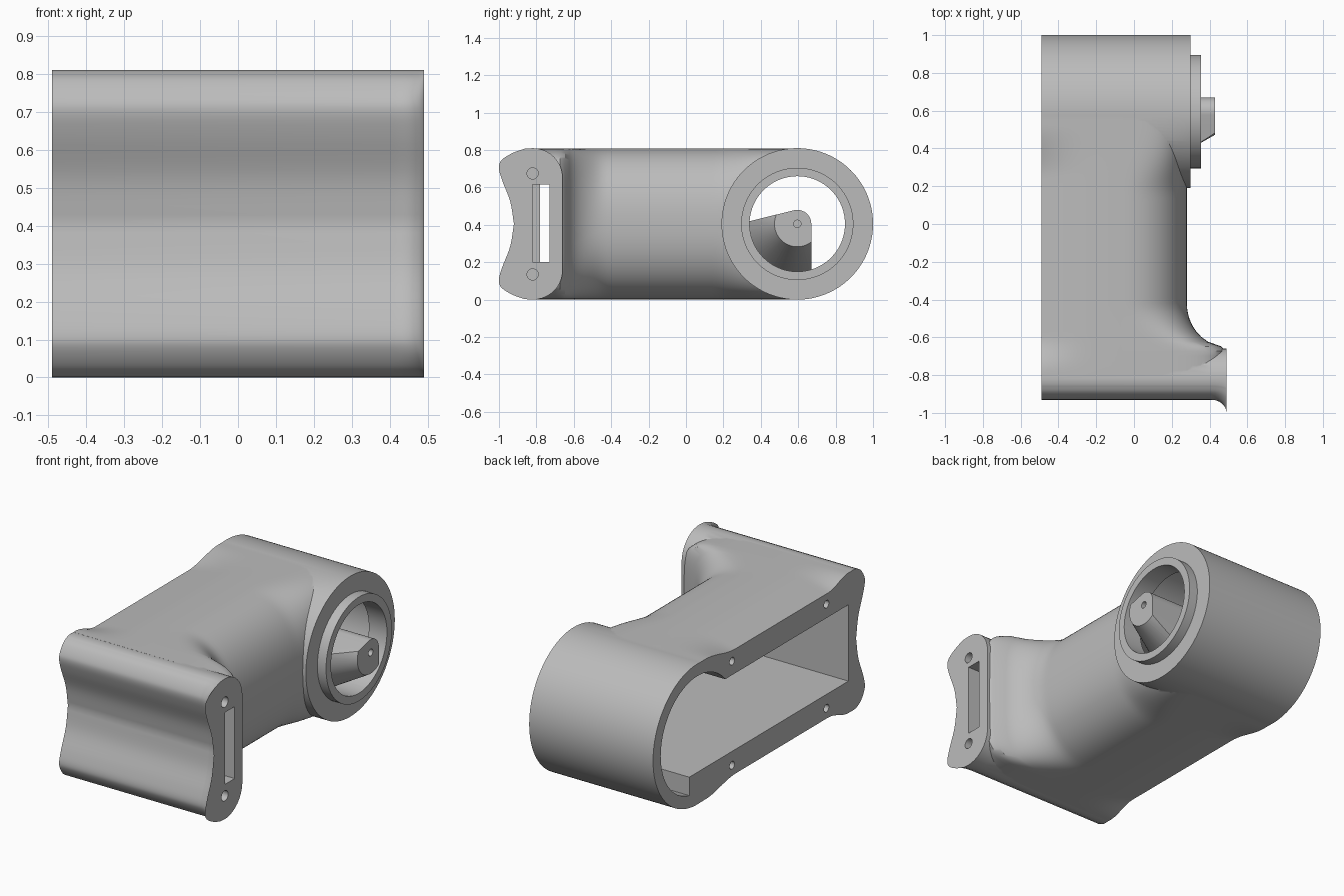
import bpy, bmesh, math
from mathutils import Vector, Matrix

cube = bpy.data.objects.get("Cube")
if cube:
    bpy.data.objects.remove(cube, do_unlink=True)

grey = bpy.data.materials.new("plain_grey")
grey.use_nodes = True
colour = (0.5, 0.5, 0.5, 1)
grey.diffuse_color = colour
grey.node_tree.nodes["Principled BSDF"].inputs["Base Color"].default_value = colour

MID = 0.405          # height of the centre line
AXIS_Y = 0.595       # barrel axis
OPEN = -0.49         # open side


def finish(name, bm):
    bmesh.ops.recalc_face_normals(bm, faces=bm.faces)
    mesh = bpy.data.meshes.new(name)
    bm.to_mesh(mesh)
    bm.free()
    mesh.materials.append(grey)
    ob = bpy.data.objects.new(name, mesh)
    bpy.context.collection.objects.link(ob)
    return ob


def loft(name, rings):
    bm = bmesh.new()
    loops = [[bm.verts.new(p) for p in ring] for ring in rings]
    n = len(loops[0])
    for a, b in zip(loops, loops[1:]):
        for i in range(n):
            j = (i + 1) % n
            bm.faces.new((a[i], a[j], b[j], b[i]))
    bm.faces.new(loops[0])
    bm.faces.new(loops[-1])
    return finish(name, bm)


def prism(name, outline, x0, x1):
    return loft(name, [[(x, y, z) for y, z in outline] for x in (x0, x1)])


def box(name, x0, x1, y0, y1, z0, z1):
    return prism(name, [(y0, z0), (y1, z0), (y1, z1), (y0, z1)], x0, x1)


def rod(name, y, z, x0, x1, r0, r1=None, sides=96):
    bm = bmesh.new()
    place = Matrix.Translation(((x0 + x1) / 2, y, z)) @ Matrix.Rotation(math.pi / 2, 4, 'Y')
    bmesh.ops.create_cone(bm, cap_ends=True, segments=sides, radius1=r0,
                          radius2=r0 if r1 is None else r1, depth=x1 - x0, matrix=place)
    return finish(name, bm)


def combine(target, tool, operation):
    mod = target.modifiers.new("join", 'BOOLEAN')
    mod.operation, mod.solver, mod.object = operation, 'EXACT', tool
    bpy.ops.object.select_all(action='DESELECT')
    bpy.context.view_layer.objects.active = target
    target.select_set(True)
    bpy.ops.object.modifier_apply(modifier=mod.name)
    bpy.data.objects.remove(tool, do_unlink=True)


def smooth(t):
    t = min(max(t, 0), 1)
    return t * t * (3 - 2 * t)


def spline(pts, steps=5):
    # smooth curve through a few points
    pts = [Vector(p) for p in pts]
    ext = [2 * pts[0] - pts[1]] + pts + [2 * pts[-1] - pts[-2]]
    out = []
    for a, b, c, d in zip(ext, ext[1:], ext[2:], ext[3:]):
        for i in range(steps):
            t = i / steps
            out.append(0.5 * (2 * b + (c - a) * t + (2 * a - 5 * b + 4 * c - d) * t ** 2
                              + (3 * b - a - 3 * c + d) * t ** 3))
    return out + [pts[-1]]


# Arm: D-shaped section swept along y, flaring into both ends
def arm_ring(y):
    s = min(max((-0.42 - y) / 0.23, 0), 1)
    reach = 0.28 + 0.21 * (1 - math.sqrt(1 - s * s))
    power = 2.3 + 3.5 * s * s + 1.7 * smooth((y - 0.15) / 0.35)
    waist = 0.36 + 0.044 * max(smooth((y - 0.25) / 0.27), smooth((-0.6 - y) / 0.18))
    top = []
    for i in range(7):
        x = -0.53 + 0.33 * i / 6
        top.append((x, 0.404 - (0.404 - waist) * ((-0.2 - x) / 0.29) ** 2))
    for i in range(25):
        a = math.pi / 2 * (1 - i / 24)
        x = -0.07 + (reach + 0.07) * max(math.cos(a), 0) ** (2 / power)
        top.append((min(x, 0.487), 0.404 * math.sin(a) ** (2 / power)))
    half = top + [(x, -z) for x, z in reversed(top[:-1])]
    return [(x, y, MID + z) for x, z in half]


housing = loft("housing", [arm_ring(-0.8 + 1.42 * i / 56) for i in range(57)])

# Front end: concave pad with a flared lip
front = spline([(-0.85, 0.402), (-0.89, 0.38), (-0.922, 0.335), (-0.93, 0.295),
                (-0.912, 0.23), (-0.87, 0.12), (-0.85, 0)])
back = [(-0.82 + 0.16 * math.cos(a), 0.25 + 0.155 * math.sin(a))
        for a in (math.pi / 2 * i / 10 for i in range(11))]


def pad_ring(x):
    t = min(max((x - 0.41) / 0.08, 0), 1)
    flare = 0.07 * (1 - math.sqrt(1 - t * t))
    lip = [(y - flare * smooth((0.43 - z) / 0.1), z) for y, z in front]
    half = back + lip
    outline = half + [(y, -z) for y, z in reversed(half[:-1])]
    return [(x, y, MID + z) for y, z in outline]


combine(housing, loft("front_pad", [pad_ring(x) for x in
        (-0.52, 0.41, 0.43, 0.45, 0.465, 0.477, 0.485, 0.49)]), 'UNION')

# Barrel and its raised rim
combine(housing, rod("barrel", AXIS_Y, MID, -0.51, 0.30, 0.405, sides=128), 'UNION')
combine(housing, rod("rim", AXIS_Y, MID, 0.2, 0.355, 0.30), 'UNION')

# Flat open side
combine(housing, box("trim", -0.7, OPEN, -1.5, 1.5, -0.5, 1.5), 'DIFFERENCE')

# Hollow inside: arm channel, barrel bore with a filled lower corner, rim hole
hollow = rod("hollow", AXIS_Y, MID, -0.6, 0.24, 0.335)
combine(hollow, box("corner", -0.7, 0.5, 0, 0.67, -0.2, 0.185), 'DIFFERENCE')
combine(housing, hollow, 'DIFFERENCE')
combine(housing, box("channel", -0.6, 0.2, -0.78, 0.5, 0.185, 0.625), 'DIFFERENCE')
combine(housing, rod("rim_hole", AXIS_Y, MID, 0.1, 0.5, 0.255), 'DIFFERENCE')

# Hub strut: cone trimmed to a wedge
strut = rod("strut", AXIS_Y, MID, 0.04, 0.43, 0.345, 0.122)
arc = [(AXIS_Y + 0.075 * math.cos(a), MID + 0.075 * math.sin(a))
       for a in (math.radians(104 * i / 12) for i in range(13))]
wedge = prism("wedge", [(0.15, 0), (0.67, 0)] + arc + [(0.15, 0.373)], -0.2, 0.6)
combine(strut, wedge, 'INTERSECT')
combine(housing, strut, 'UNION')
combine(housing, rod("hub_hole", AXIS_Y, MID, 0.3, 0.5, 0.02, sides=24), 'DIFFERENCE')

# Slot and screw holes
combine(housing, box("slot", 0.1, 0.6, -0.82, -0.73, 0.2, 0.615), 'DIFFERENCE')
for side in (-1, 1):
    combine(housing, rod("lip_hole", -0.82, MID + side * 0.27, 0.39, 0.6, 0.03, sides=24), 'DIFFERENCE')
    for y in (0.28, -0.58):
        combine(housing, rod("screw_hole", y, MID + side * 0.3, -0.6, -0.38, 0.022, sides=24), 'DIFFERENCE')

bpy.ops.object.select_all(action='DESELECT')
bpy.context.view_layer.objects.active = housing
housing.select_set(True)
bpy.ops.object.shade_smooth_by_angle(angle=math.radians(30))
